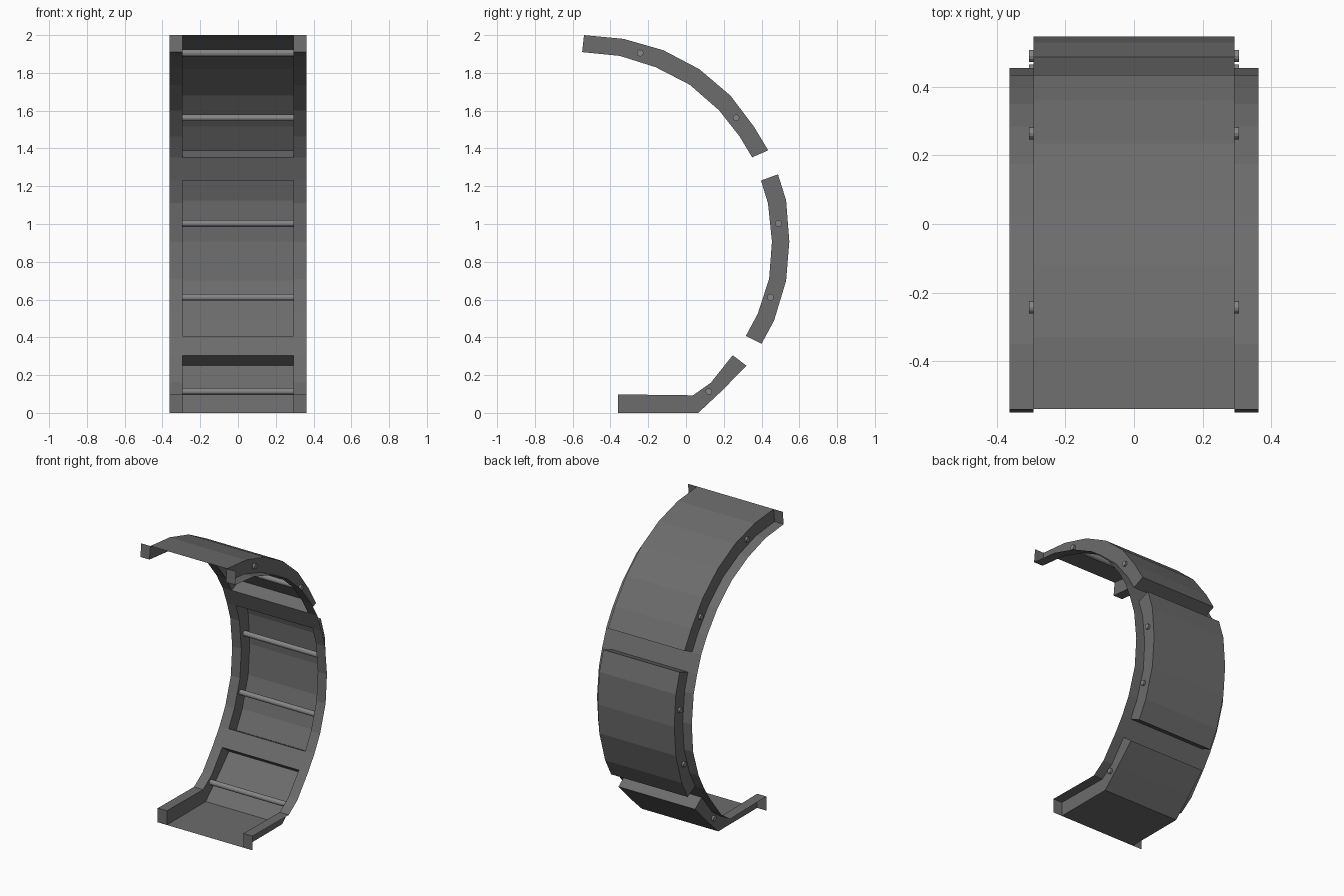
import bpy, bmesh
from math import pi

if "Cube" in bpy.data.objects:
    bpy.data.objects.remove(bpy.data.objects["Cube"])

W_IN, W_OUT = 0.293, 0.363   # half widths of the channel and of the rim

# (y, z) profiles of the three sections, from top to bottom: outer and inner curve
TOP_OUT = [(-.54, 2), (-.33, 1.98), (-.12, 1.92), (.07, 1.82), (.235, 1.68), (.36, 1.515), (.435, 1.39)]
TOP_IN = [(-.55, 1.91), (-.35, 1.89), (-.16, 1.83), (.02, 1.737), (.175, 1.602), (.285, 1.462), (.35, 1.353)]
MID_OUT = [(.487, 1.263), (.53, 1.125), (.547, .907), (.53, .7), (.466, .488), (.4, .366)]
MID_IN = [(.397, 1.23), (.434, 1.11), (.455, .907), (.44, .71), (.38, .525), (.317, .408)]
LOW_OUT = [(.32, .25), (.19, .117), (.065, 0), (-.36, 0)]
LOW_IN = [(.247, .305), (.132, .16), (.037, .093), (-.36, .098)]


def grey(name, v):
    m = bpy.data.materials.new(name)
    m.diffuse_color = (v, v, v, 1)
    m.use_nodes = True
    m.node_tree.nodes["Principled BSDF"].inputs["Base Color"].default_value = m.diffuse_color
    return m


DARK, ROD = grey("dark_grey", .15), grey("rod_grey", .24)


def finish(bm, name):
    bmesh.ops.remove_doubles(bm, verts=bm.verts, dist=1e-4)
    bmesh.ops.recalc_face_normals(bm, faces=bm.faces)
    me = bpy.data.meshes.new(name)
    bm.to_mesh(me)
    bm.free()
    me.materials.append(DARK)
    bpy.context.collection.objects.link(bpy.data.objects.new(name, me))


def quad(bm, *pts):
    bm.faces.new([bm.verts.new(p) for p in pts])


def strip(bm, a, b, x0, x1):
    """Strip between (y, z) points a and b, spanning x0 to x1."""
    quad(bm, (x0, *a), (x1, *a), (x1, *b), (x0, *b))


def section(name, outer, inner, closed):
    """Recessed tray: outer sheet, two side walls and the listed end walls."""
    bm = bmesh.new()
    for i in range(len(outer) - 1):
        strip(bm, outer[i], outer[i + 1], -W_IN, W_IN)
        for x in (-W_IN, W_IN):
            quad(bm, (x, *outer[i]), (x, *outer[i + 1]), (x, *inner[i + 1]), (x, *inner[i]))
    for e in closed:
        strip(bm, outer[e], inner[e], -W_IN, W_IN)
    finish(bm, name)


section("top_tray", TOP_OUT, TOP_IN, [-1])
section("middle_tray", MID_OUT, MID_IN, [0, -1])
section("bottom_tray", LOW_OUT, LOW_IN, [0])

# Rim: side flanges, full-width bridges between trays, end tabs
bm = bmesh.new()
for s in (-1, 1):
    for curve in (TOP_IN, MID_IN, LOW_IN):
        for a, b in zip(curve, curve[1:]):
            strip(bm, a, b, s * W_IN, s * W_OUT)
    strip(bm, TOP_IN[0], TOP_OUT[0], s * W_IN, s * W_OUT)
    strip(bm, LOW_IN[-1], LOW_OUT[-1], s * W_IN, s * W_OUT)
for a, b in ((TOP_IN[-1], MID_IN[0]), (MID_IN[-1], LOW_IN[0])):
    xs = (-W_OUT, -W_IN, W_IN, W_OUT)
    for x0, x1 in zip(xs, xs[1:]):
        strip(bm, a, b, x0, x1)
finish(bm, "rim")

# Cross rods poking slightly through the side walls
for i, (y, z) in enumerate([(-.243, 1.905), (.265, 1.562), (.49, 1.003), (.447, .612), (.121, .113)]):
    bpy.ops.mesh.primitive_cylinder_add(vertices=12, radius=.018, depth=.614,
                                        location=(0, y, z), rotation=(0, pi / 2, 0))
    rod = bpy.context.object
    rod.name = f"cross_rod_{i + 1}"
    rod.data.materials.append(ROD)
